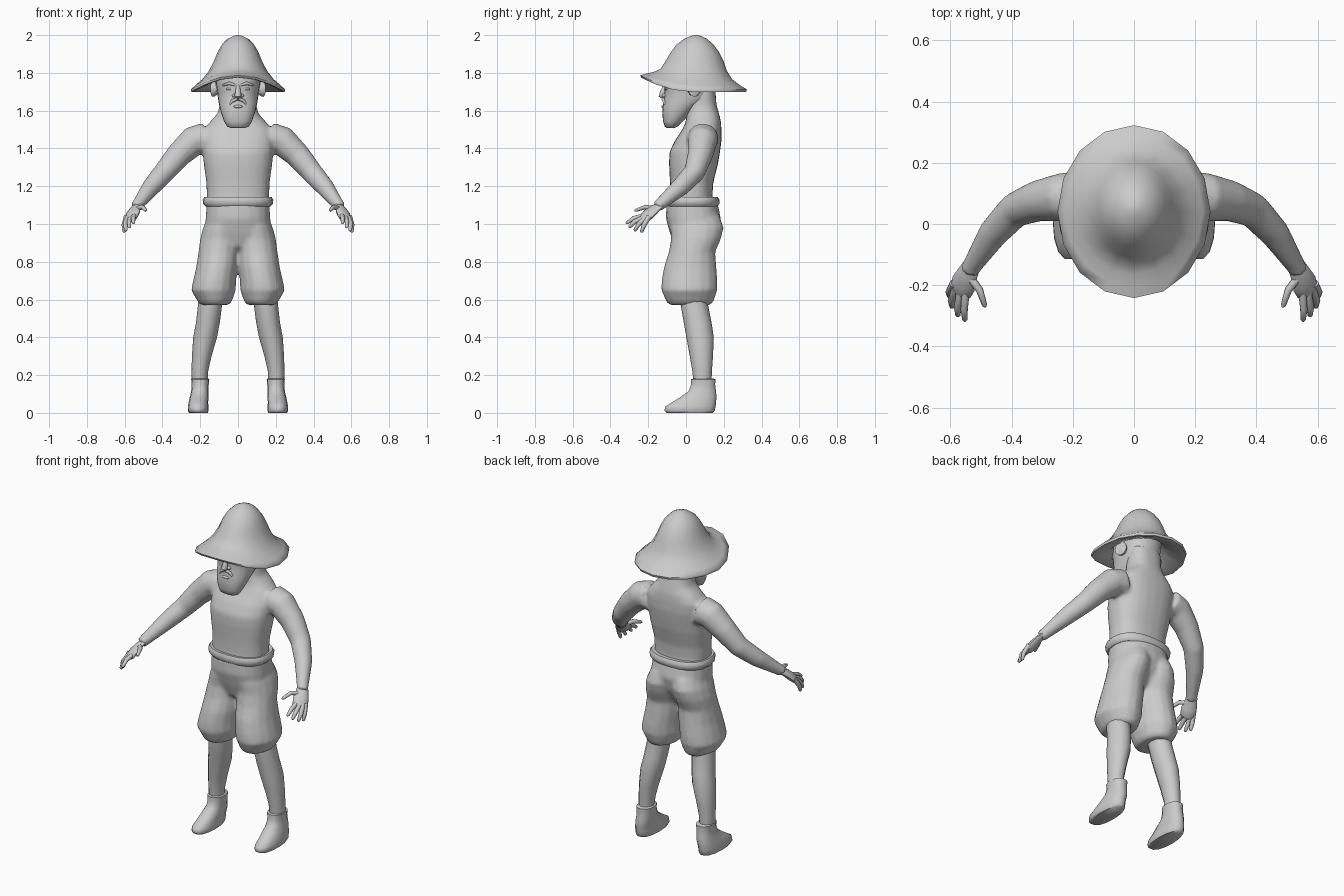
import bpy, bmesh, math
from mathutils import Vector, Matrix

grey = bpy.data.materials.new("plain_grey")
grey.diffuse_color = (0.6, 0.6, 0.6, 1)


def skin(bm, rings):
    """Bridge a list of vertex-position rings and cap both ends."""
    vs = [[bm.verts.new(p) for p in r] for r in rings]
    n = len(vs[0])
    for a, b in zip(vs, vs[1:]):
        for i in range(n):
            j = (i + 1) % n
            bm.faces.new((a[i], a[j], b[j], b[i]))
    bm.faces.new(vs[0][::-1])
    bm.faces.new(vs[-1])


def level(bm, rows, n=16, power=2.0):
    """Loft level rings: (z, x centre, x radius, y front, y back, front lift)."""
    rings = []
    for z, cx, rx, y0, y1, *lift in rows:
        ring = []
        for i in range(n):
            a = 2 * math.pi * i / n
            c, s = math.cos(a), math.sin(a)
            x = math.copysign(abs(c) ** (2 / power), c)
            y = math.copysign(abs(s) ** (2 / power), s)
            up = (lift[0] if lift else 0) * max(0, -s) ** 2
            ring.append((cx + rx * x, (y0 + y1) / 2 + (y1 - y0) / 2 * y, z + up))
        rings.append(ring)
    skin(bm, rings)


def tube(bm, rows, n=12, up=(0, 0, 1), flat=1.0):
    """Loft rings square to a path: (x, y, z, radius)."""
    pts = [Vector(r[:3]) for r in rows]
    rings = []
    for k, p in enumerate(pts):
        t = (pts[min(k + 1, len(pts) - 1)] - pts[max(k - 1, 0)]).normalized()
        u = t.cross(Vector(up)).normalized()
        v = u.cross(t)
        r = rows[k][3]
        rings.append([p + r * (u * math.cos(a) + v * flat * math.sin(a))
                      for a in (2 * math.pi * i / n for i in range(n))])
    skin(bm, rings)


def blob(bm, loc, size, seg=12):
    m = Matrix.Translation(loc) @ Matrix.Diagonal((*size, 1))
    bmesh.ops.create_uvsphere(bm, u_segments=seg, v_segments=8, radius=1, matrix=m)


def finish(name, bm, mirror=False, blend=0, angle=60):
    """Make the object; blend > 0 melts overlapping volumes into one surface."""
    if mirror:
        d = bmesh.ops.duplicate(bm, geom=bm.verts[:] + bm.edges[:] + bm.faces[:])
        for v in (g for g in d["geom"] if isinstance(g, bmesh.types.BMVert)):
            v.co.x *= -1
    bmesh.ops.recalc_face_normals(bm, faces=bm.faces[:])
    me = bpy.data.meshes.new(name)
    bm.to_mesh(me)
    bm.free()
    ob = bpy.data.objects.new(name, me)
    bpy.context.collection.objects.link(ob)
    me.materials.append(grey)
    bpy.ops.object.select_all(action='DESELECT')
    ob.select_set(True)
    bpy.context.view_layer.objects.active = ob
    if blend:
        r = ob.modifiers.new("Blend", 'REMESH')
        r.mode, r.voxel_size, r.use_smooth_shade = 'VOXEL', 0.011, True
        s = ob.modifiers.new("Soften", 'SMOOTH')
        s.factor, s.iterations = 0.5, blend
        for m in ("Blend", "Soften"):
            bpy.ops.object.modifier_apply(modifier=m)
        bpy.ops.object.shade_smooth()
    else:
        bpy.ops.object.shade_smooth_by_angle(angle=math.radians(angle))
    return ob


# Torso and neck with both arms
bm = bmesh.new()
ARM = [(.17, .09, 1.455, .085), (.235, .088, 1.44, .08), (.315, .075, 1.365, .068),
       (.39, .045, 1.275, .058), (.46, -.03, 1.195, .05), (.525, -.13, 1.11, .034),
       (.54, -.155, 1.09, .032)]
tube(bm, ARM)
d = bmesh.ops.duplicate(bm, geom=bm.verts[:] + bm.edges[:] + bm.faces[:])
for v in (g for g in d["geom"] if isinstance(g, bmesh.types.BMVert)):
    v.co.x *= -1
level(bm, [(1.06, 0, .165, -.095, .15), (1.15, 0, .165, -.085, .14), (1.22, 0, .168, -.085, .145),
           (1.32, 0, .182, -.09, .17), (1.38, 0, .187, -.088, .18), (1.44, 0, .19, -.06, .188),
           (1.50, 0, .185, -.02, .188), (1.545, 0, .145, 0, .185), (1.585, 0, .108, .0, .175),
           (1.63, 0, .098, .005, .162), (1.72, 0, .098, .01, .155)], 24, 2.4)
finish("torso_and_arms", bm, blend=7)

# Hands: palm, four fingers and a thumb
bm = bmesh.new()
N = (.45, -.3, .85)
tube(bm, [(.53, -.137, 1.10, .031), (.545, -.165, 1.08, .036), (.557, -.195, 1.055, .044),
          (.568, -.22, 1.03, .04), (.572, -.23, 1.022, .03)], 10, N, .5)
for base, knuckle, tip in [
        ((.59, -.195, 1.04), (.604, -.222, 0.995), (.603, -.237, .955)),
        ((.583, -.212, 1.035), (.597, -.25, 1.0), (.594, -.273, .962)),
        ((.567, -.222, 1.035), (.577, -.272, 1.013), (.575, -.302, .98)),
        ((.55, -.222, 1.045), (.555, -.278, 1.03), (.553, -.318, 1.002)),
        ((.54, -.17, 1.08), (.505, -.215, 1.09), (.486, -.272, 1.07))]:
    b, k, t = map(Vector, (base, knuckle, tip))
    tube(bm, [(*b, .014), (*k, .0125), (*t.lerp(k, .15), .009), (*t, .004)], 8, N)
finish("hands", bm, mirror=True)

# Head and beard as one tapering form
bm = bmesh.new()
level(bm, [(1.508, 0, .035, -.1, -.06), (1.516, 0, .058, -.112, -.045), (1.545, 0, .074, -.122, -.015),
           (1.59, 0, .09, -.125, .03), (1.63, 0, .1, -.122, .08), (1.665, 0, .106, -.116, .145),
           (1.70, 0, .11, -.113, .155), (1.735, 0, .116, -.118, .16), (1.80, 0, .118, -.11, .165),
           (1.87, 0, .1, -.07, .15)], 24, 2.3)
finish("head", bm)

# Face: nose, moustache, lips, eyes and brows
bm = bmesh.new()
tube(bm, [(0, -.108, 1.735, .01), (0, -.124, 1.70, .014), (0, -.128, 1.682, .019), (0, -.112, 1.67, .014)], 10, (0, 1, 0))
for s in (-1, 1):
    blob(bm, (s * .018, -.114, 1.68), (.013, .014, .01))
    blob(bm, (s * .045, -.102, 1.715), (.02, .01, .007))
    tube(bm, [(s * .015, -.114, 1.735, .006), (s * .045, -.113, 1.745, .009), (s * .08, -.092, 1.735, .005)], 8)
    tube(bm, [(s * .004, -.122, 1.663, .009), (s * .03, -.117, 1.652, .009), (s * .045, -.11, 1.628, .004)], 8, (0, 1, 0))
blob(bm, (0, -.119, 1.622), (.026, .012, .008))
finish("face_features", bm)

# Ears
bm = bmesh.new()
tube(bm, [(.105, .035, 1.715, .022), (.122, .04, 1.715, .034), (.134, .046, 1.715, .036), (.138, .046, 1.715, .025)],
     12, (0, 0, 1), 1.15)
finish("ears", bm, mirror=True)

# Hat: domed crown flowing into a brim that lifts at the front, hollow below
bm = bmesh.new()
level(bm, [(1.80, 0, .115, -.1, .165, .03), (1.745, 0, .14, -.13, .2, .06), (1.70, 0, .235, -.225, .305, .075),
           (1.699, 0, .247, -.238, .318, .077), (1.712, 0, .25, -.242, .323, .075),
           (1.735, 0, .225, -.205, .285, .062), (1.765, 0, .19, -.165, .245, .042),
           (1.81, 0, .155, -.135, .217, .012), (1.86, 0, .128, -.11, .2),
           (1.91, 0, .108, -.08, .175), (1.95, 0, .085, -.05, .145), (1.98, 0, .055, -.01, .112),
           (1.995, 0, .025, .025, .08), (2.0, 0, .006, .045, .06)], 16)
finish("hat", bm, angle=70)

# Waistband roll
bm = bmesh.new()
level(bm, [(1.10, 0, .155, -.09, .15), (1.093, 0, .172, -.1, .165), (1.105, 0, .184, -.11, .176),
           (1.128, 0, .187, -.112, .177), (1.143, 0, .178, -.105, .168), (1.14, 0, .155, -.08, .14)], 20, 2.4)
finish("waistband", bm)

# Baggy knee-length shorts
bm = bmesh.new()
for s in (-1, 1):
    level(bm, [(.572, s * .123, .075, -.088, .13), (.588, s * .123, .09, -.105, .146), (.65, s * .13, .119, -.132, .167),
               (.70, s * .124, .114, -.13, .167), (.77, s * .112, .11, -.118, .162), (.85, s * .103, .107, -.092, .155),
               (.92, s * .095, .106, -.08, .185), (.98, s * .085, .1, -.085, .2), (1.04, s * .07, .09, -.08, .18)], 16)
level(bm, [(.84, 0, .04, .0, .08), (.88, 0, .12, -.06, .12), (.95, 0, .175, -.085, .165),
           (1.03, 0, .172, -.107, .185), (1.12, 0, .165, -.103, .165)], 20, 2.3)
finish("shorts", bm, blend=6)

# Bare lower legs
bm = bmesh.new()
level(bm, [(.15, .203, .042, .04, .135), (.22, .202, .044, .034, .137), (.30, .192, .052, .02, .143),
           (.40, .174, .063, .002, .147), (.48, .159, .063, -.012, .135), (.58, .147, .064, -.03, .115),
           (.63, .14, .064, -.03, .115)], 12)
finish("lower_legs", bm, mirror=True)

# Ankle boots
bm = bmesh.new()
level(bm, [(0, .21, .05, -.105, .145), (.012, .211, .055, -.118, .155), (.035, .211, .054, -.112, .16),
           (.06, .209, .051, -.07, .162), (.085, .205, .05, -.03, .164), (.115, .202, .046, .012, .16),
           (.15, .2, .045, .026, .156), (.178, .2, .048, .026, .157), (.182, .2, .04, .04, .145)], 14, 2.3)
finish("boots", bm, mirror=True)
